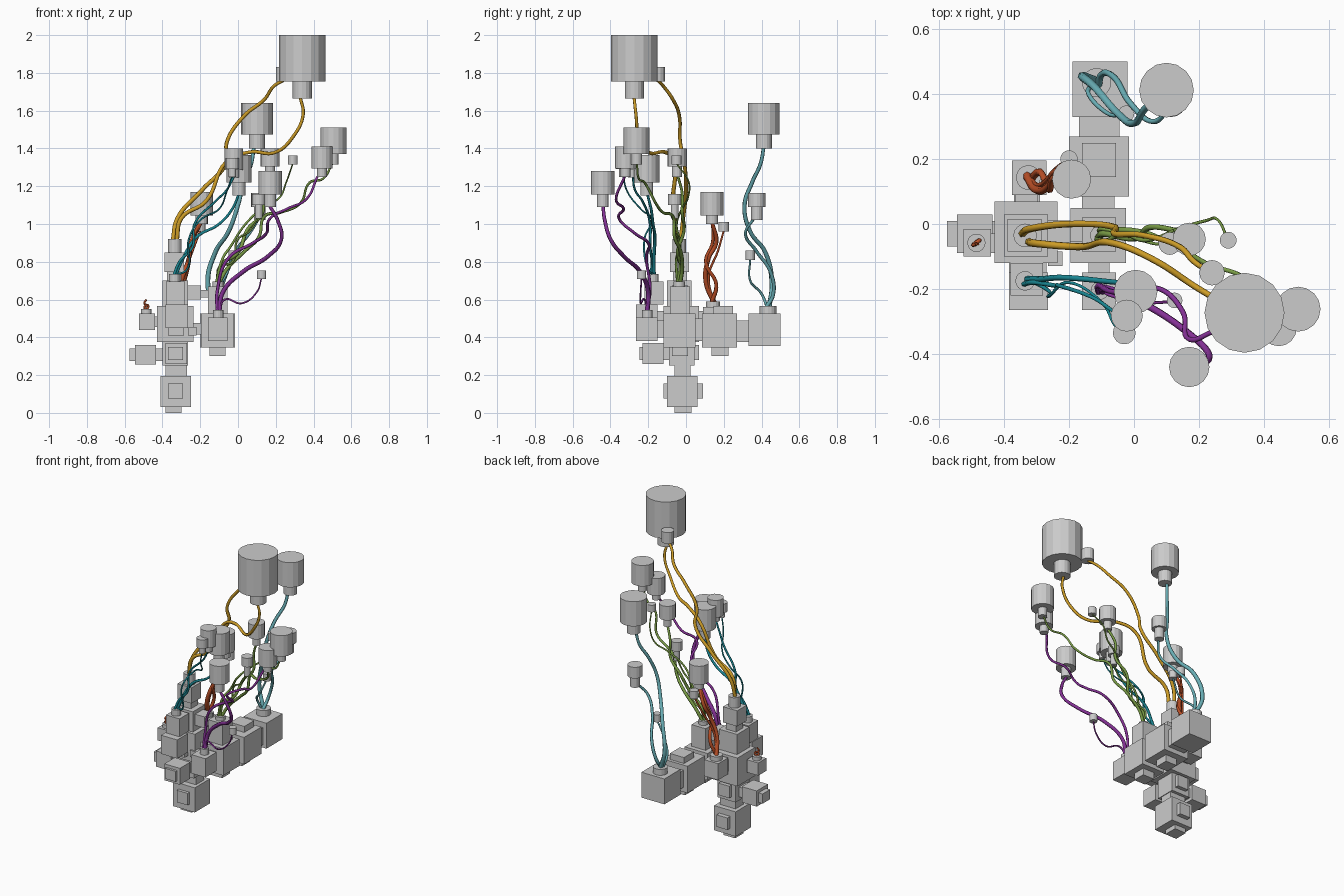
import bpy
from mathutils import Vector


def mat(name, c):
    m = bpy.data.materials.new(name)
    m.diffuse_color = (*c, 1)
    return m


orange = mat("orange", (0.62, 0.34, 0.02))
teal = mat("teal", (0.01, 0.24, 0.29))
sky = mat("pale_blue", (0.14, 0.42, 0.46))
green = mat("green", (0.19, 0.33, 0.06))
purple = mat("purple", (0.23, 0.03, 0.30))
red = mat("red", (0.50, 0.08, 0.02))


def box(name, x0, x1, y0, y1, z0, z1):
    bpy.ops.mesh.primitive_cube_add(size=1, location=((x0 + x1) / 2, (y0 + y1) / 2, (z0 + z1) / 2))
    o = bpy.context.object
    o.name = name
    o.scale = (x1 - x0, y1 - y0, z1 - z0)
    return o


def cyl(name, x, y, z0, z1, r, n=16):
    bpy.ops.mesh.primitive_cylinder_add(vertices=n, radius=r, depth=z1 - z0, location=(x, y, (z0 + z1) / 2))
    bpy.context.object.name = name


def bloom(name, x, y, z0, zm, z1, r, rn):
    # wide head on a narrow neck
    cyl(name + "_head", x, y, zm, z1, r)
    if zm > z0:
        cyl(name + "_neck", x, y, z0, zm, rn)


def vine(name, pts, r, m, tip=0.7):
    cu = bpy.data.curves.new(name, 'CURVE')
    cu.dimensions = '3D'
    cu.bevel_depth = r
    cu.bevel_resolution = 1
    cu.resolution_u = 8
    s = cu.splines.new('BEZIER')
    s.bezier_points.add(len(pts) - 1)
    for i, (b, p) in enumerate(zip(s.bezier_points, pts)):
        b.co = Vector(p)
        b.handle_left_type = b.handle_right_type = 'AUTO'
        b.radius = 1 + (tip - 1) * i / (len(pts) - 1)
    cu.materials.append(m)
    o = bpy.data.objects.new(name, cu)
    bpy.context.collection.objects.link(o)


# left tower of blocks
box("base_block", -.41, -.25, -.10, .06, .03, .195)
box("base_foot", -.385, -.30, -.06, .03, 0, .03)
box("base_side_panel", -.37, -.29, -.12, .09, .075, .155)
box("tower_link_low", -.385, -.27, -.06, .025, .19, .26)
box("tower_block_low", -.40, -.265, -.09, .045, .25, .38)
box("low_back_block", -.37, -.29, .04, .07, .28, .36)
box("low_front_block", -.385, -.27, -.23, -.12, .26, .37)
box("low_front_link", -.37, -.29, -.245, -.08, .28, .35)
box("low_side_block", -.545, -.435, -.09, .03, .255, .36)
box("low_side_link", -.575, -.39, -.07, .01, .275, .34)
box("tower_block_mid", -.43, -.235, -.12, .07, .375, .565)
box("mid_side_block", -.525, -.44, -.10, -.015, .44, .525)
box("mid_side_link", -.45, -.42, -.09, -.03, .455, .51)
box("mid_front_block", -.385, -.265, -.265, -.15, .45, .575)
box("mid_front_link", -.37, -.285, -.16, -.11, .41, .54)
box("front_pot_block", -.38, -.28, -.22, -.12, .575, .695)
box("mid_back_block", -.375, -.27, .09, .195, .45, .56)
box("mid_back_link", -.365, -.295, .06, .10, .46, .54)
box("tower_block_high", -.40, -.265, -.10, .03, .565, .70)
box("tower_link_high", -.375, -.30, -.07, .005, .69, .75)
box("tower_top", -.39, -.285, -.085, .015, .745, .85)
box("high_side_block", -.28, -.195, -.075, .01, .60, .675)
box("high_side_link", -.20, -.15, -.055, -.01, .61, .65)
box("bridge_link", -.24, -.18, -.06, 0, .415, .475)
box("side_stub", -.265, -.22, -.13, -.085, .41, .455)

# right row of blocks
box("row_front_block", -.195, -.025, -.12, .05, .345, .525)
box("row_front_foot", -.15, -.065, -.075, .01, .30, .35)
box("row_green_pot_block", -.16, -.055, -.085, .02, .52, .67)
box("row_nose_block", -.16, -.055, -.265, -.15, .38, .505)
box("row_nose_link", -.14, -.075, -.16, -.11, .40, .49)
box("row_mid_link", -.16, -.06, .04, .10, .38, .50)
box("row_mid_block", -.20, -.015, .085, .27, .345, .525)
box("row_mid_top", -.16, -.055, .145, .25, .52, .565)
box("row_mid_foot", -.15, -.065, .135, .225, .30, .35)
box("row_back_link", -.17, -.045, .265, .335, .375, .49)
box("row_back_block", -.19, -.02, .33, .50, .355, .525)

# round sockets the vines grow from
for n, x, y, z, h, r in [("orange", -.335, -.035, .85, .07, .036), ("teal", -.335, -.175, .69, .045, .03),
                         ("red", -.325, .143, .555, .035, .038), ("small_red", -.485, -.058, .52, .03, .028),
                         ("green", -.105, -.035, .665, .03, .03), ("purple", -.105, -.205, .50, .045, .028),
                         ("blue", -.115, .435, .52, .045, .045)]:
    cyl(n + "_socket", x, y, z, z + h, r)

# blooms: x, y, neck bottom, head bottom, head top, head radius, neck radius
blooms = [(.34, -.273, 1.665, 1.755, 2.0, .123, .051), (.24, -.15, 1.755, 1.755, 1.83, .039, 0),
          (.10, .412, 1.40, 1.475, 1.64, .084, .042), (.115, .375, 1.02, 1.09, 1.165, .046, .03),
          (-.024, .34, .81, .81, .86, .025, 0), (-.192, .138, 1.0, 1.045, 1.17, .06, .032),
          (-.20, .20, .96, .96, 1.01, .027, 0), (.17, -.44, 1.09, 1.155, 1.28, .062, .031),
          (.505, -.262, 1.315, 1.37, 1.51, .069, .028), (.445, -.32, 1.25, 1.295, 1.41, .056, .026),
          (.125, -.235, .71, .71, .755, .024, 0), (.005, -.208, 1.15, 1.22, 1.365, .067, .034),
          (-.022, -.282, 1.245, 1.285, 1.40, .049, .026), (-.03, -.335, 1.25, 1.29, 1.35, .035, .02),
          (.17, -.047, 1.25, 1.305, 1.40, .051, .026), (.29, -.05, 1.315, 1.315, 1.362, .026, 0)]
for i, b in enumerate(blooms):
    bloom("bloom_%d" % i, *b)
bloom("bloom_lower", .11, -.06, 1.03, 1.10, 1.16, .035, .02)

# orange vines
vine("orange_vine_a", [(-.345, -.03, .91), (-.32, -.015, 1.03), (-.19, 0, 1.18), (-.06, -.01, 1.33), (-.06, -.03, 1.43),
     (.03, -.035, 1.57), (.14, -.07, 1.66), (.19, -.12, 1.73), (.24, -.15, 1.76)], .012, orange)
vine("orange_vine_b", [(-.325, -.055, .91), (-.30, -.06, 1.03), (-.17, -.07, 1.12), (-.06, -.06, 1.33),
     (.06, -.11, 1.38), (.20, -.20, 1.38), (.29, -.25, 1.46), (.345, -.265, 1.58), (.33, -.275, 1.67)], .012, orange)

# teal vines
vine("teal_vine_a", [(-.33, -.17, .73), (-.29, -.17, .82), (-.22, -.165, .93), (-.10, -.175, 1.0), (-.03, -.185, 1.08),
     (.005, -.205, 1.16)], .01, teal)
vine("teal_vine_b", [(-.34, -.185, .73), (-.31, -.18, .80), (-.24, -.19, .88), (-.23, -.19, 1.0), (-.12, -.23, 1.12),
     (-.06, -.27, 1.18), (-.022, -.282, 1.25)], .008, teal)
vine("teal_vine_c", [(-.335, -.165, .73), (-.27, -.20, .76), (-.26, -.22, .92), (-.20, -.18, 1.02), (-.10, -.24, 1.08),
     (-.06, -.31, 1.17), (-.03, -.335, 1.26)], .006, teal)

# red vines
vine("red_vine_a", [(-.33, .15, .58), (-.30, .105, .70), (-.26, .12, .82), (-.245, .16, .90), (-.195, .138, 1.01)], .014, red)
vine("red_vine_b", [(-.32, .135, .58), (-.29, .16, .68), (-.26, .105, .80), (-.25, .14, .90), (-.20, .14, 1.01)], .012, red)
vine("red_vine_c", [(-.325, .145, .58), (-.29, .12, .72), (-.24, .17, .86), (-.20, .20, .965)], .008, red)
vine("red_curl_a", [(-.49, -.06, .545), (-.475, -.05, .565), (-.495, -.065, .58), (-.485, -.06, .60)], .007, red)
vine("red_curl_b", [(-.48, -.055, .545), (-.495, -.065, .56), (-.48, -.06, .57)], .007, red)

# pale blue vines
vine("blue_vine_a", [(-.12, .44, .56), (-.16, .455, .68), (-.12, .42, .85), (-.05, .34, .96), (0, .31, 1.10),
     (.03, .35, 1.22), (.07, .395, 1.32), (.085, .412, 1.41)], .014, sky)
vine("blue_vine_b", [(-.11, .425, .56), (-.10, .46, .62), (-.06, .45, .74), (-.01, .37, .86), (.06, .315, .95),
     (.11, .36, 1.03)], .011, sky)
vine("blue_vine_c", [(-.13, .43, .56), (-.14, .40, .63), (-.08, .34, .70), (-.024, .34, .815)], .008, sky)

# green vines
vine("green_vine_a", [(-.11, -.04, .69), (-.09, -.03, .78), (0, -.045, .85), (.05, -.01, .97), (.13, -.02, 1.06),
     (.13, -.02, 1.16), (.17, -.045, 1.26)], .011, green)
vine("green_vine_b", [(-.10, -.03, .69), (-.06, -.02, .76), (.04, -.03, .86), (.11, -.06, .93), (.14, -.07, 1.04),
     (.22, -.12, 1.06), (.33, -.16, 1.11), (.38, -.22, 1.22), (.45, -.25, 1.24), (.50, -.26, 1.32)], .011, green, .5)
vine("green_vine_c", [(-.115, -.045, .69), (-.08, -.05, .82), (-.04, -.03, .88), (.04, -.05, 1.0), (.15, -.01, 1.10),
     (.22, .01, 1.14), (.255, .015, 1.22), (.29, -.05, 1.32)], .008, green, .5)
vine("green_vine_d", [(-.10, -.04, .69), (-.10, -.015, .77), (-.03, -.035, .80), (.0, -.04, .92), (.06, -.06, .96),
     (.11, -.06, 1.04)], .007, green)

# purple vines
vine("purple_vine_a", [(-.10, -.205, .54), (-.08, -.20, .64), (.03, -.245, .75), (.16, -.33, .83), (.23, -.40, .92),
     (.21, -.43, 1.02), (.165, -.44, 1.10)], .013, purple)
vine("purple_vine_b", [(-.11, -.21, .54), (-.11, -.19, .64), (-.05, -.21, .82), (.08, -.20, .90), (.15, -.27, .95),
     (.17, -.355, 1.03), (.26, -.33, 1.08), (.36, -.37, 1.13), (.42, -.325, 1.25)], .009, purple, .8)
vine("purple_vine_c", [(-.10, -.20, .54), (-.07, -.22, .60), (.02, -.24, .58), (.10, -.24, .64), (.125, -.235, .715)],
     .006, purple)
